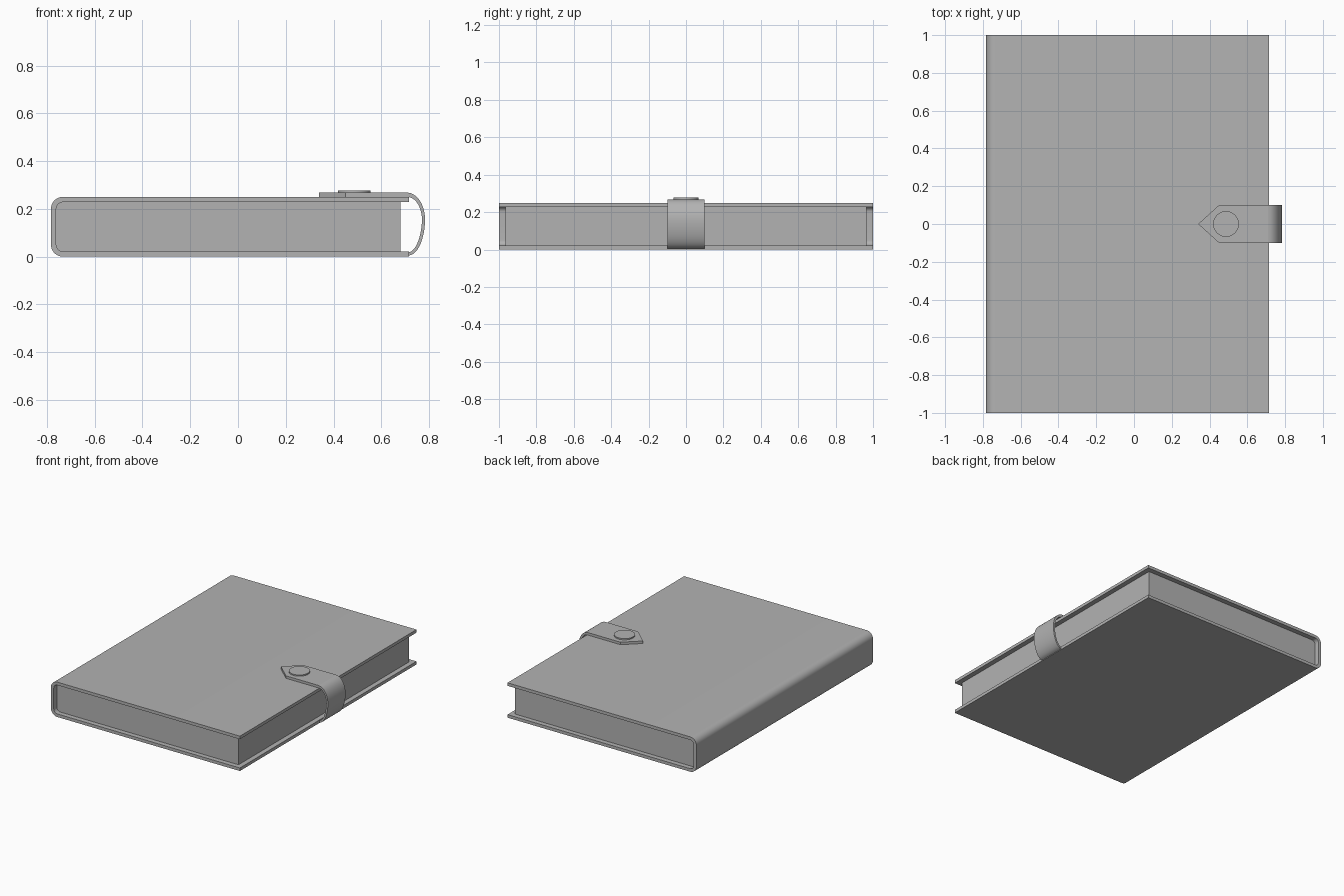
import bpy, bmesh, math
from mathutils import Vector

if "Cube" in bpy.data.objects:
    bpy.data.objects.remove(bpy.data.objects["Cube"])

# One plain grey for the whole notebook
GREY = (0.45, 0.45, 0.45, 1)
mat = bpy.data.materials.new("plain grey")
mat.use_nodes = True
mat.diffuse_color = GREY
mat.node_tree.nodes["Principled BSDF"].inputs["Base Color"].default_value = GREY


def prism(name, outline, direction, smooth=True):
    """Extrude a closed 3D outline along a direction."""
    bm = bmesh.new()
    face = bm.faces.new([bm.verts.new(p) for p in outline])
    new = bmesh.ops.extrude_face_region(bm, geom=[face])["geom"]
    verts = [v for v in new if isinstance(v, bmesh.types.BMVert)]
    bmesh.ops.translate(bm, verts=verts, vec=direction)
    bmesh.ops.recalc_face_normals(bm, faces=bm.faces)
    mesh = bpy.data.meshes.new(name)
    bm.to_mesh(mesh)
    bm.free()
    obj = bpy.data.objects.new(name, mesh)
    bpy.context.collection.objects.link(obj)
    mesh.materials.append(mat)
    if smooth:
        bpy.ops.object.select_all(action="DESELECT")
        obj.select_set(True)
        bpy.context.view_layer.objects.active = obj
        bpy.ops.object.shade_smooth_by_angle(angle=math.radians(30))
    return obj


def arc(cx, cz, radius, start, end, steps=10):
    angles = [math.radians(start + (end - start) * i / steps) for i in range(steps + 1)]
    return [(cx + radius * math.cos(a), cz + radius * math.sin(a)) for a in angles]


def bezier(a, b, c, d, steps=10):
    a, b, c, d = map(Vector, (a, b, c, d))
    ts = [i / steps for i in range(steps + 1)]
    return [tuple(a*(1-t)**3 + b*3*t*(1-t)**2 + c*3*t*t*(1-t) + d*t**3) for t in ts]


# Cover: a C-shaped wrap with a rounded spine
top, edge, spine, thick, bend = 0.25, 0.715, -0.783, 0.022, 0.05


def wrap(inset):
    r, cx = bend - inset, spine + bend
    return ([(edge, top - inset)] + arc(cx, top - bend, r, 90, 180)
            + arc(cx, bend, r, 180, 270) + [(edge, inset)])


profile = wrap(0) + wrap(thick)[::-1]
prism("cover", [(x, -1, z) for x, z in profile], (0, 2, 0))

# Page block, set back from the three open edges
inner = wrap(thick)[1:-1]
pages = [(0.68, top - thick)] + inner + [(0.68, thick)]
prism("pages", [(x, -0.965, z) for x, z in pages], (0, 1.93, 0))

# Strap loop bowing around the open edge
outer = (bezier((0.71, 0.268), (0.755, 0.265), (0.783, 0.21), (0.783, 0.155))
         + bezier((0.783, 0.155), (0.783, 0.09), (0.76, 0.01), (0.715, 0.004))[1:])
under = (bezier((0.71, 0.25), (0.748, 0.248), (0.77, 0.2), (0.77, 0.155))
         + bezier((0.77, 0.155), (0.77, 0.1), (0.75, 0.024), (0.715, 0.018))[1:])
loop = outer + under[::-1]
prism("strap_loop", [(x, -0.1, z) for x, z in loop], (0, 0.2, 0))

# Pointed strap end lying on the front cover
tab = [(0.34, 0), (0.45, -0.1), (0.71, -0.1), (0.71, 0.1), (0.45, 0.1)]
prism("strap_tab", [(x, y, top) for x, y in tab], (0, 0, 0.018), False)

# Snap button
disc = arc(0.487, 0, 0.068, 0, 352.5, 47)
prism("snap_button", [(x, y, 0.268) for x, y in disc], (0, 0, 0.009))
